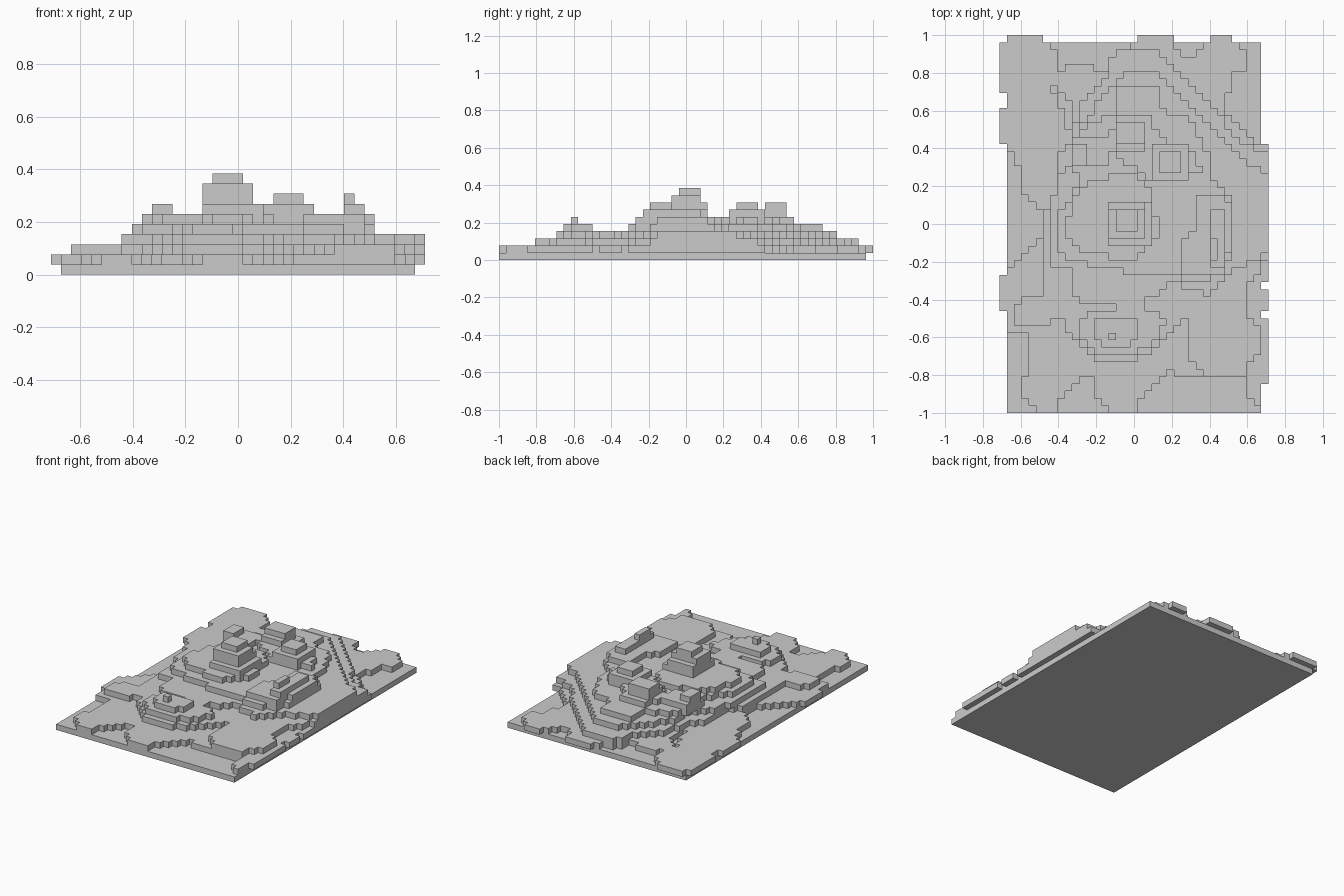
import bpy
import bmesh
import math
from mathutils import Vector

default_cube = bpy.data.objects.get("Cube")
if default_cube:
    bpy.data.objects.remove(default_cube, do_unlink=True)

COLUMNS, ROWS = 37, 52
SIZE = 2 / ROWS


def inside(px, py, outline):
    """Even-odd test of a point against a closed outline."""
    result = False
    previous = outline[-1]
    for current in outline:
        (ax, ay), (bx, by) = previous, current
        if (ay > py) != (by > py) and px < ax + (py - ay) * (bx - ax) / (by - ay):
            result = not result
        previous = current
    return result


def area(*outline):
    """Grid cells whose centres lie inside the outline."""
    return {(column, row) for column in range(COLUMNS) for row in range(ROWS)
            if inside(column + 0.5, row + 0.5, outline)}


def block(left, front, right, back):
    return {(column, row) for column in range(left, right) for row in range(front, back)}


# Bottom slab
slab = block(1, 0, 36, 51)

# Shoreline terrace, slightly overhanging the slab
shore = area(
    (4, 11), (4, 5), (3, 5), (3, 2), (5, 1), (5, 0), (8, 0), (8, 1), (12, 5), (13, 5),
    (13, 2), (15, 1), (15, 0), (19, 0), (19, 1), (22, 4), (24, 7), (24, 5), (34, 5),
    (34, 2), (36, 1), (36, 37), (34, 39), (31, 41), (31, 44), (32, 44), (32, 47), (34, 47),
    (34, 50), (32, 51), (29, 51), (26, 49), (24, 51), (19, 51), (15, 49), (15, 47),
    (13, 47), (13, 48), (10, 48), (8, 46), (8, 49), (7, 51), (1, 51), (1, 12), (2, 11))
shore |= block(36, 4, 37, 13) | block(36, 14, 37, 17) | block(36, 18, 37, 37)
shore |= block(0, 44, 1, 51) | block(0, 37, 1, 42) | block(0, 14, 1, 19)
shore |= block(1, 51, 6, 52) | block(19, 51, 24, 52) | block(29, 51, 32, 52)

# Narrow pit and the shallow bay on the west side
shore -= area((7, 45), (8, 45), (10, 42), (10, 39), (9, 39), (9, 41))
shore -= area((1, 20), (5, 23), (6, 25), (6, 28), (3, 30), (3, 33), (2, 36), (1, 36))

# Wide lower terrace
lowland = area(
    (2, 14), (2, 12), (7, 12), (8, 14), (9, 12), (11, 10), (13, 7), (18, 7), (22, 9),
    (25, 12), (26, 14), (26, 8), (29, 5), (34, 5), (34, 6), (36, 8), (36, 12), (34, 14),
    (34, 17), (36, 20), (37, 21), (37, 36), (34, 37), (31, 40), (22, 50), (16, 50),
    (15, 47), (11, 42), (10, 38), (8, 35), (8, 29), (6, 28), (6, 16), (4, 16))

# Middle terrace and the front knoll
midland = area(
    (7, 20), (7, 26), (8, 33), (12, 36), (11, 39), (13, 42), (15, 44), (17, 47), (21, 47),
    (24, 45), (28, 41), (31, 38), (33, 35), (37, 33), (37, 22), (35, 21), (31, 19),
    (29, 16), (27, 17), (24, 18), (22, 16), (18, 15), (12, 15), (10, 17), (10, 20))
midland |= area((11, 13), (11, 10), (14, 8), (18, 8), (22, 10), (23, 13), (19, 15), (14, 14))

# Upper terrace
highland = area(
    (8, 22), (8, 27), (10, 29), (11, 33), (10, 34), (10, 38), (13, 40), (16, 41), (16, 45),
    (22, 45), (22, 42), (27, 40), (28, 37), (29, 36), (29, 32), (32, 30), (32, 22),
    (31, 19), (27, 18), (24, 19), (20, 19), (14, 20), (10, 21))
highland |= area((13, 10), (15, 9), (18, 9), (19, 10), (19, 13), (13, 13))

# Separate rocky shoulders around the summit
shoulders = area((9, 24), (10, 29), (13, 32), (18, 33), (21, 31), (22, 24), (19, 21), (12, 22))
shoulders |= area((15, 36), (16, 41), (21, 41), (22, 38), (27, 36), (28, 33), (24, 32), (21, 32))
shoulders |= area((25, 19), (25, 23), (27, 25), (27, 30), (31, 30), (32, 28), (32, 24), (31, 19))
shoulders |= block(10, 34, 15, 38) | block(15, 10, 16, 11)

# Crags, peaks and the summit
crags = block(15, 23, 21, 29) | block(10, 34, 12, 37) | block(16, 36, 20, 40)
crags |= block(21, 32, 26, 37) | block(29, 20, 31, 28)
peaks = block(15, 24, 20, 29) | block(16, 37, 20, 40) | block(22, 33, 25, 36)
peaks |= block(29, 21, 30, 24)
summit_base = block(15, 24, 20, 28)
summit = block(16, 25, 19, 28)


def build_layer(name, level, cells, below, above):
    """Make the exposed skin of one layer of cells, merged into flat faces."""
    mesh = bpy.data.meshes.new(name)
    bm = bmesh.new()
    corners = {}

    def corner(column, row, step):
        key = (column, row, step)
        if key not in corners:
            corners[key] = bm.verts.new(Vector(
                (column - COLUMNS / 2, row - ROWS / 2, level + step)) * SIZE)
        return corners[key]

    def quad(points):
        bm.faces.new([corner(*point) for point in points])

    for x, y in sorted(cells):
        ring = [(x, y), (x + 1, y), (x + 1, y + 1), (x, y + 1)]
        neighbours = [(x, y - 1), (x + 1, y), (x, y + 1), (x - 1, y)]
        if (x, y) not in above:
            quad([(*point, 1) for point in ring])
        if (x, y) not in below:
            quad([(*point, 0) for point in reversed(ring)])
        for index, neighbour in enumerate(neighbours):
            if neighbour not in cells:
                start, end = ring[index], ring[(index + 1) % len(ring)]
                quad([(*start, 0), (*end, 0), (*end, 1), (*start, 1)])

    bmesh.ops.dissolve_limit(bm, angle_limit=math.radians(1), verts=bm.verts[:], edges=bm.edges[:])
    bm.to_mesh(mesh)
    bm.free()
    layer = bpy.data.objects.new(name, mesh)
    bpy.context.collection.objects.link(layer)


layers = [
    ("bottom_slab", slab), ("shore_terrace", shore), ("lowland_terrace", lowland),
    ("midland_terrace", midland), ("highland_terrace", highland),
    ("rock_shoulders", shoulders), ("rock_crags", crags), ("rock_peaks", peaks),
    ("summit_base", summit_base), ("summit", summit),
]
for level, (name, cells) in enumerate(layers):
    below = layers[level - 1][1] if level else set()
    above = layers[level + 1][1] if level + 1 < len(layers) else set()
    build_layer(name, level, cells, below, above)
